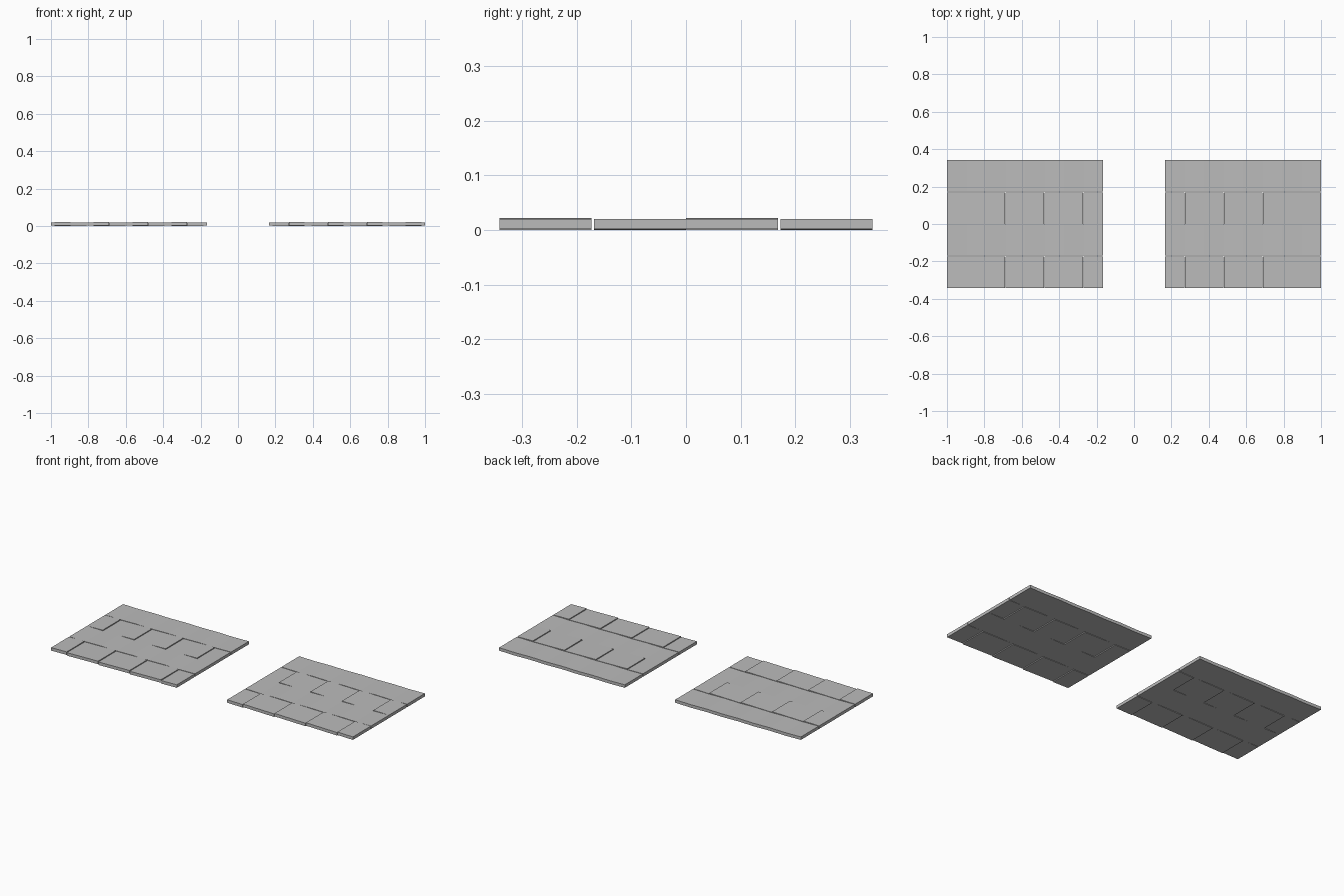
import bpy

cube = bpy.data.objects.get("Cube")
if cube:
    bpy.data.objects.remove(cube)

INNER, OUTER = 0.167, 1.0        # x range of one panel
HALF = (OUTER - INNER) / 8       # half a tile
ROW = 0.1705                     # row depth
THICK = 0.018
LIFT = 0.004                     # height of a tilted tile's raised edge
GAP = 0.001

stone = bpy.data.materials.new("stone_grey")
stone.use_nodes = True
grey = (0.5, 0.5, 0.5, 1)
stone.diffuse_color = grey
stone.node_tree.nodes["Principled BSDF"].inputs["Base Color"].default_value = grey


def slab(name, profile, y0, y1):
    """Thick strip following (x, z) points, mirrored onto the other panel."""
    outline = profile + [(x, z + THICK) for x, z in reversed(profile)]
    n = len(outline)
    m = len(profile)
    verts = [(x, y, z) for y in (y0, y1) for x, z in outline]
    faces = [(i, i + n, (i + 1) % n + n, (i + 1) % n) for i in range(n)]
    for i in range(m - 1):
        quad = (i, i + 1, n - 2 - i, n - 1 - i)
        faces += [quad, tuple(v + n for v in reversed(quad))]
    mesh = bpy.data.meshes.new(name)
    mesh.from_pydata(verts, [], [tuple(reversed(f)) for f in faces[:n]] + faces[n:])
    # keep all sides pointing outwards
    import bmesh
    bm = bmesh.new()
    bm.from_mesh(mesh)
    bmesh.ops.recalc_face_normals(bm, faces=bm.faces)
    bm.to_mesh(mesh)
    bm.free()
    mesh.materials.append(stone)
    obj = bpy.data.objects.new(name, mesh)
    bpy.context.collection.objects.link(obj)
    obj.modifiers.new("other_panel", "MIRROR").use_mirror_merge = False


def at(i):
    return INNER + i * HALF


for row in range(4):
    y0 = (row - 2) * ROW
    y1 = y0 + ROW
    # narrow joints either side of the middle pair of rows
    if row in (0, 2):
        y1 -= 0.002
    else:
        y0 += 0.002
    if row % 2:
        # gently rippled row
        slab(f"rippled_row_{row}",
             [(at(i), 0 if i % 2 else LIFT / 2) for i in range(9)], y0, y1)
    else:
        # tilted tiles, raised at the edge nearest the centre
        slab(f"inner_half_tile_{row}",
             [(at(0), LIFT / 2), (at(1) - GAP, 0)], y0, y1)
        for i in (1, 3, 5):
            slab(f"tilted_tile_{row}_{i}",
                 [(at(i) + GAP, LIFT), (at(i + 1), LIFT / 2),
                  (at(i + 2) - GAP, 0)], y0, y1)
        slab(f"outer_half_tile_{row}",
             [(at(7) + GAP, LIFT), (at(8), LIFT / 2)], y0, y1)
